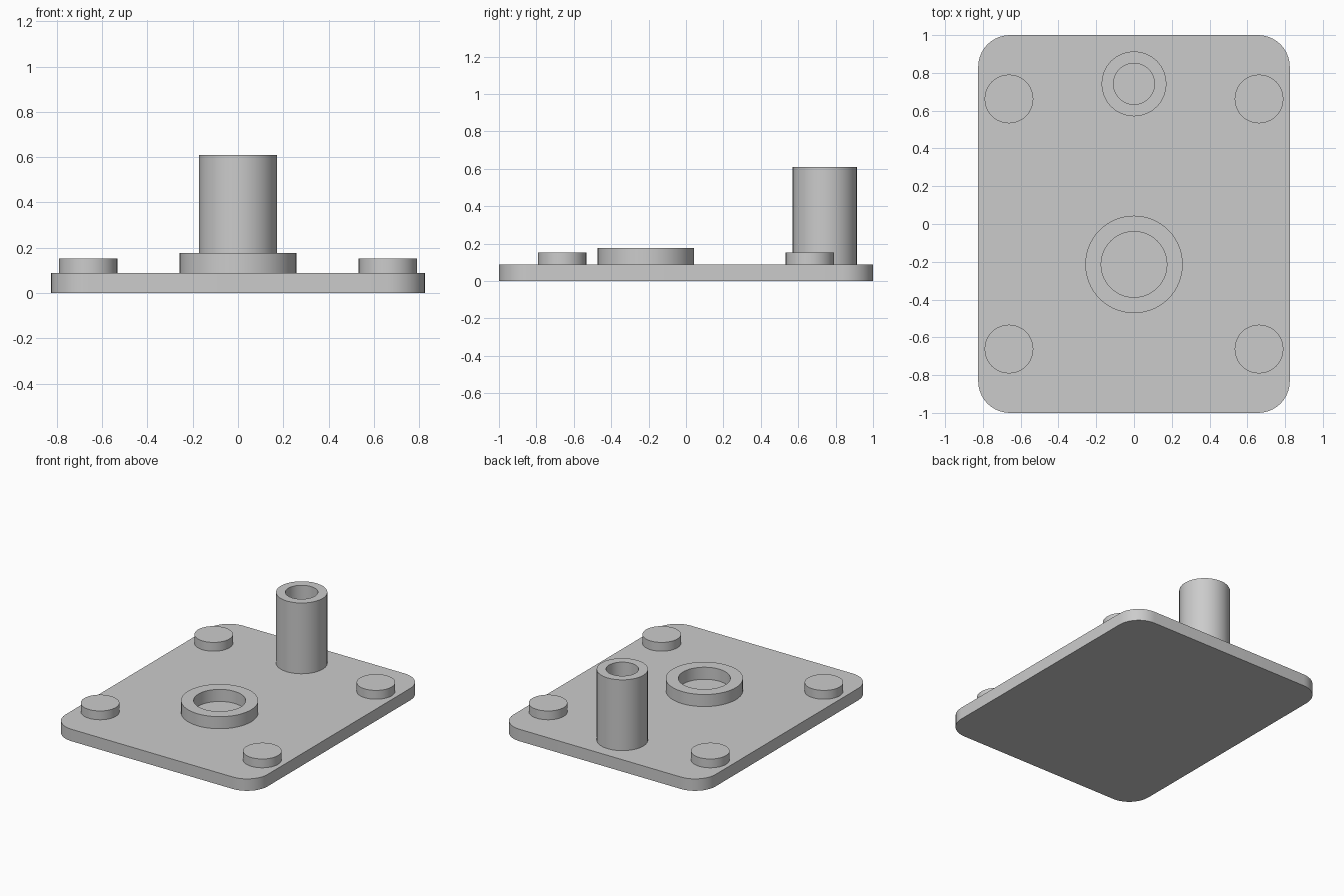
import bpy, bmesh
from math import cos, sin, pi, radians

cube = bpy.data.objects.get("Cube")
if cube:
    bpy.data.objects.remove(cube, do_unlink=True)

grey = bpy.data.materials.new("plain grey")
grey.use_nodes = True
grey.diffuse_color = (0.6, 0.6, 0.6, 1)
grey.node_tree.nodes["Principled BSDF"].inputs["Base Color"].default_value = (0.6, 0.6, 0.6, 1)

PLATE_TOP = 0.088


def finish(name, bm, location):
    bmesh.ops.recalc_face_normals(bm, faces=bm.faces)
    mesh = bpy.data.meshes.new(name)
    bm.to_mesh(mesh)
    bm.free()
    mesh.materials.append(grey)
    obj = bpy.data.objects.new(name, mesh)
    obj.location = location
    bpy.context.collection.objects.link(obj)
    bpy.ops.object.select_all(action='DESELECT')
    obj.select_set(True)
    bpy.context.view_layer.objects.active = obj
    bpy.ops.object.shade_smooth_by_angle(angle=radians(30))
    return obj


def prism(name, outline, height, location):
    """Extrude a closed flat outline straight up."""
    bm = bmesh.new()
    face = bm.faces.new([bm.verts.new((x, y, 0)) for x, y in outline])
    top = bmesh.ops.extrude_face_region(bm, geom=[face], use_keep_orig=True)
    bmesh.ops.translate(bm, vec=(0, 0, height),
                        verts=[v for v in top["geom"] if isinstance(v, bmesh.types.BMVert)])
    return finish(name, bm, location)


def circle(radius, sides):
    return [(radius * cos(2 * pi * i / sides), radius * sin(2 * pi * i / sides))
            for i in range(sides)]


def tube(name, outer, inner, height, location, sides):
    """Ring-shaped wall, open through the middle."""
    bm = bmesh.new()
    loops = [[bm.verts.new((x, y, z)) for x, y in circle(r, sides)]
             for r, z in ((outer, 0), (outer, height), (inner, height), (inner, 0))]
    for a, b in zip(loops, loops[1:] + loops[:1]):
        for i in range(sides):
            j = (i + 1) % sides
            bm.faces.new((a[i], a[j], b[j], b[i]))
    return finish(name, bm, location)


# Base plate with rounded corners
half_x, half_y, corner, steps = 0.825, 1.0, 0.168, 10
outline = []
for quarter, (sx, sy) in enumerate(((1, 1), (-1, 1), (-1, -1), (1, -1))):
    for i in range(steps + 1):
        a = (quarter + i / steps) * pi / 2
        outline.append((sx * (half_x - corner) + corner * cos(a),
                        sy * (half_y - corner) + corner * sin(a)))
prism("base_plate", outline, PLATE_TOP, (0, 0, 0))

# Four corner pads
for sy, end in ((-1, "front"), (1, "back")):
    for sx, side in ((1, "left"), (-1, "right")):
        prism(f"{end}_{side}_pad", circle(0.129, 40), 0.153 - PLATE_TOP,
              (sx * 0.662, sy * 0.662, PLATE_TOP))

# Low ring and tall hollow post
tube("low_ring", 0.258, 0.174, 0.177 - PLATE_TOP, (0, -0.214, PLATE_TOP), 56)
tube("hollow_post", 0.172, 0.109, 0.61 - PLATE_TOP, (0, 0.742, PLATE_TOP), 32)
